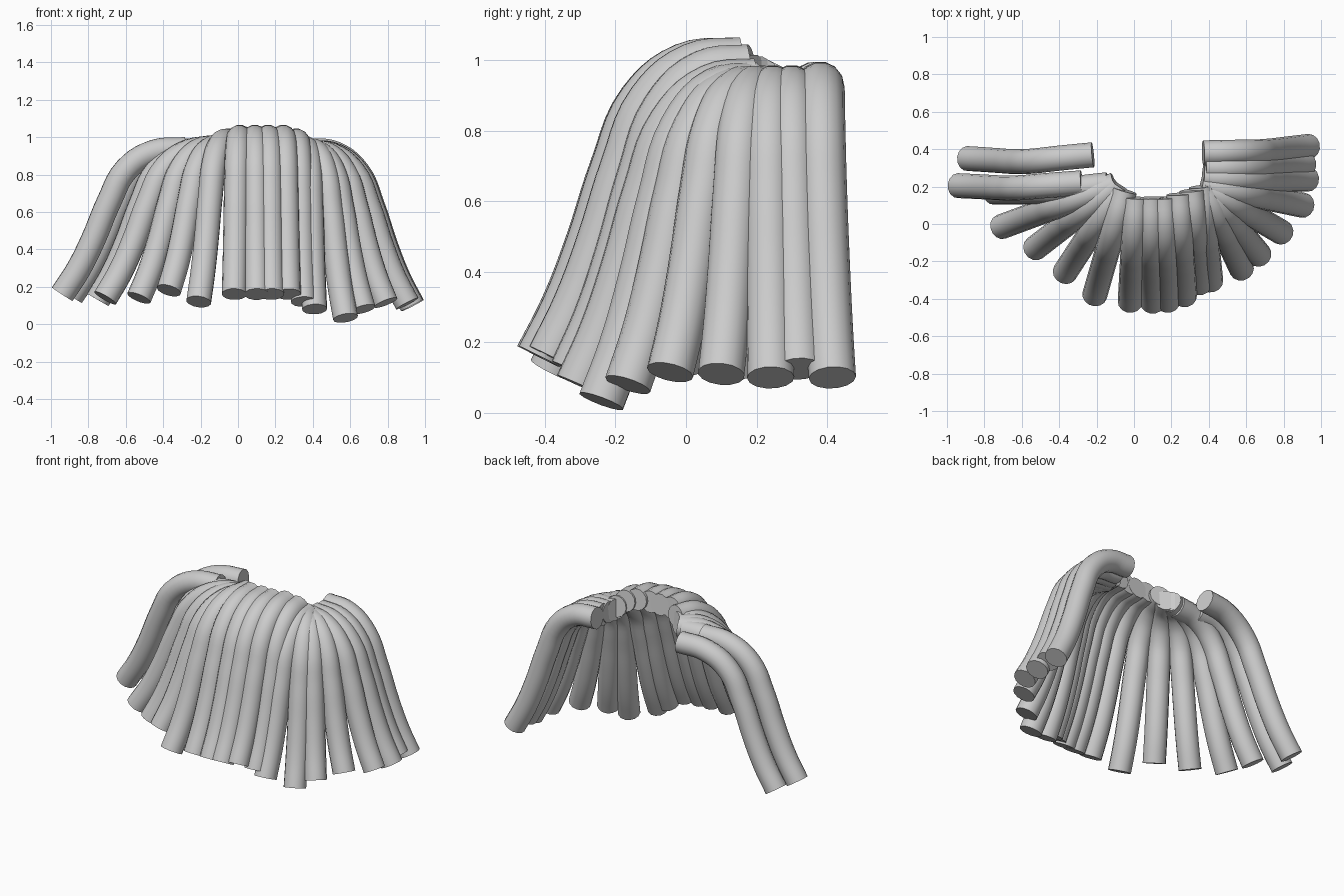
import bpy

# Drape shared by every strand: (outward fraction, height fraction)
PROFILE = [(0, 1), (.26, .98), (.48, .86), (.62, .64), (.75, .375), (.87, .17), (1, 0)]
SWAY = [0, -.015, -.03, -.03, -.02, -.01, 0]

# Each strand: root x, y, z, tip x, y, z, sideways sway amount
STRANDS = [
    (-.22, .37, .93, -.89, .35, .15, .8),
    (-.28, .22, .935, -.94, .205, .16, .6),
    (-.14, .21, .93, -.75, .17, .13, .5),
    (-.10, .21, .94, -.71, -.015, .14, 0),
    (-.09, .21, .945, -.53, -.13, .14, 0),
    (-.07, .20, .95, -.37, -.26, .18, 0),
    (-.05, .18, .98, -.21, -.38, .12, 0),
    (.01, .14, 1.0, -.02, -.415, .16, 0),
    (.09, .14, 1.0, .10, -.42, .16, 0),
    (.16, .14, 1.0, .18, -.415, .16, 0),
    (.24, .16, 1.0, .27, -.385, .16, 0),
    (.31, .18, .98, .35, -.32, .12, 0),
    (.36, .20, .94, .41, -.305, .08, 0),
    (.37, .20, .93, .575, -.24, .033, 0),
    (.37, .20, .92, .67, -.165, .08, 0),
    (.37, .20, .92, .79, -.045, .115, 0),
    (.36, .21, .92, .905, .10, .11, 0),
    (.37, .25, .92, .93, .24, .10, .3),
    (.38, .30, .92, .915, .32, .125, .3),
    (.37, .38, .93, .935, .415, .10, .4),
]


def strand(i, x0, y0, z0, x1, y1, z1, sway):
    """Round capped tube following the drape from root to tip."""
    cu = bpy.data.curves.new("strand_path", 'CURVE')
    cu.dimensions = '3D'
    cu.bevel_depth = .067
    cu.bevel_resolution = 5
    cu.use_fill_caps = True
    cu.resolution_u = 5
    sp = cu.splines.new('BEZIER')
    sp.bezier_points.add(len(PROFILE) - 1)
    for bp, (f, h), s in zip(sp.bezier_points, PROFILE, SWAY):
        bp.co = (x0 + (x1 - x0) * f, y0 + (y1 - y0) * f + s * sway, z1 + (z0 - z1) * h)
        bp.handle_left_type = bp.handle_right_type = 'AUTO'
    ob = bpy.data.objects.new(f"strand_{i:02d}", cu)
    bpy.context.collection.objects.link(ob)
    return ob


# Fan of hanging strands, open at the back
strands = [strand(i, *s) for i, s in enumerate(STRANDS, 1)]

# Turn tubes into smooth meshes with crisp end caps
bpy.ops.object.select_all(action='DESELECT')
for ob in strands:
    ob.select_set(True)
bpy.context.view_layer.objects.active = strands[0]
bpy.ops.object.convert(target='MESH')
bpy.ops.object.shade_smooth_by_angle()
